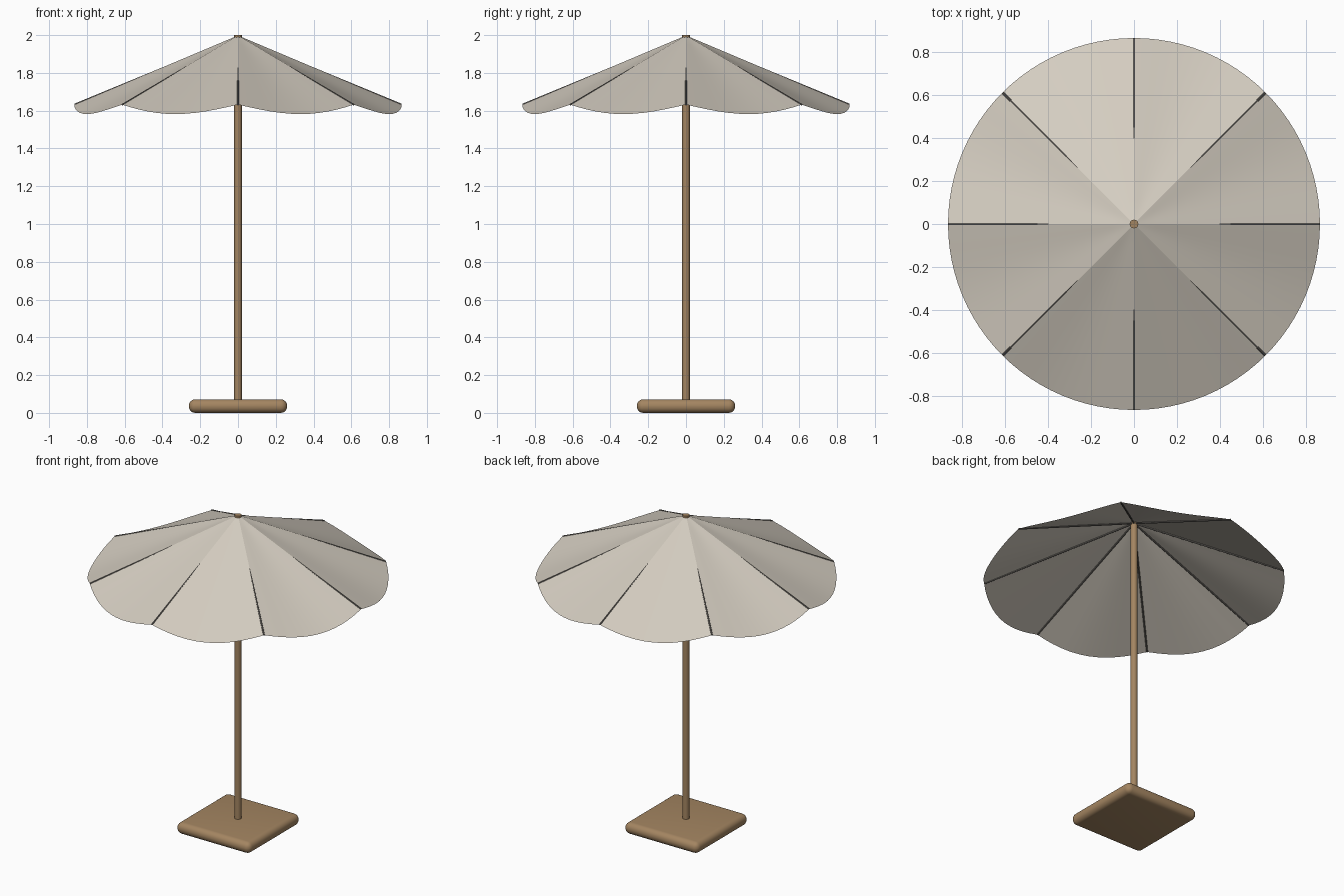
import bpy, bmesh, math
from mathutils import Vector

if "Cube" in bpy.data.objects:
    bpy.data.objects.remove(bpy.data.objects["Cube"])

R, TOP, RIM, DROOP = 0.867, 1.998, 1.632, 0.05
PANELS, SEG, RINGS = 8, 12, 8


def material(name, rgb):
    m = bpy.data.materials.new(name)
    m.diffuse_color = (*rgb, 1)
    m.use_nodes = True
    m.node_tree.nodes["Principled BSDF"].inputs["Base Color"].default_value = m.diffuse_color
    return m


wood = material("brown wood", (0.37, 0.235, 0.12))
cloth = material("beige cloth", (0.66, 0.61, 0.53))
dark = material("dark grey rib", (0.16, 0.15, 0.135))


def finish(obj, name, mat, angle=40):
    obj.name = name
    obj.data.materials.append(mat)
    bpy.ops.object.select_all(action='DESELECT')
    bpy.context.view_layer.objects.active = obj
    obj.select_set(True)
    bpy.ops.object.shade_smooth_by_angle(angle=math.radians(angle))


def rod(name, a, b, radius, mat, sides):
    a, b = Vector(a), Vector(b)
    bpy.ops.mesh.primitive_cylinder_add(vertices=sides, radius=radius, depth=(b - a).length,
                                        location=(a + b) / 2,
                                        rotation=(b - a).to_track_quat('Z', 'Y').to_euler())
    finish(bpy.context.object, name, mat)


# Rounded square base
bpy.ops.mesh.primitive_cube_add(size=1, location=(0, 0, 0.036))
base = bpy.context.object
base.scale = (0.52, 0.52, 0.072)
bpy.ops.object.transform_apply(location=False, rotation=False, scale=True)
bev = base.modifiers.new("round", 'BEVEL')
bev.width, bev.segments = 0.034, 6
bpy.ops.object.modifier_apply(modifier="round")
finish(base, "base", wood)

# Pole, reaching through the canopy top
rod("pole", (0, 0, 0.05), (0, 0, 2.0), 0.02, wood, 24)

# Canopy: a cone whose panels sag between the ribs
bm = bmesh.new()
apex = bm.verts.new((0, 0, TOP))
n = PANELS * SEG
rings = []
for j in range(1, RINGS + 1):
    t = j / RINGS
    ring = []
    for i in range(n):
        a = 2 * math.pi * i / n
        sag = DROOP * abs(math.sin(a * PANELS / 2))
        ring.append(bm.verts.new((R * t * math.cos(a), R * t * math.sin(a),
                                  TOP - t * (TOP - RIM + sag))))
    rings.append(ring)
for i in range(n):
    k = (i + 1) % n
    bm.faces.new((apex, rings[0][i], rings[0][k]))
    for lo, hi in zip(rings, rings[1:]):
        bm.faces.new((lo[i], hi[i], hi[k], lo[k]))
mesh = bpy.data.meshes.new("canopy")
bm.to_mesh(mesh)
bm.free()
canopy = bpy.data.objects.new("canopy", mesh)
bpy.context.collection.objects.link(canopy)
finish(canopy, "canopy", cloth, 15)

# Thin ribs along the seams, surfacing towards the rim
for i in range(PANELS):
    a = 2 * math.pi * i / PANELS
    c, s = math.cos(a), math.sin(a)
    rod(f"rib_{i + 1}", (0.01 * c, 0.01 * s, TOP - 0.013),
        ((R - 0.002) * c, (R - 0.002) * s, RIM), 0.005, dark, 8)
